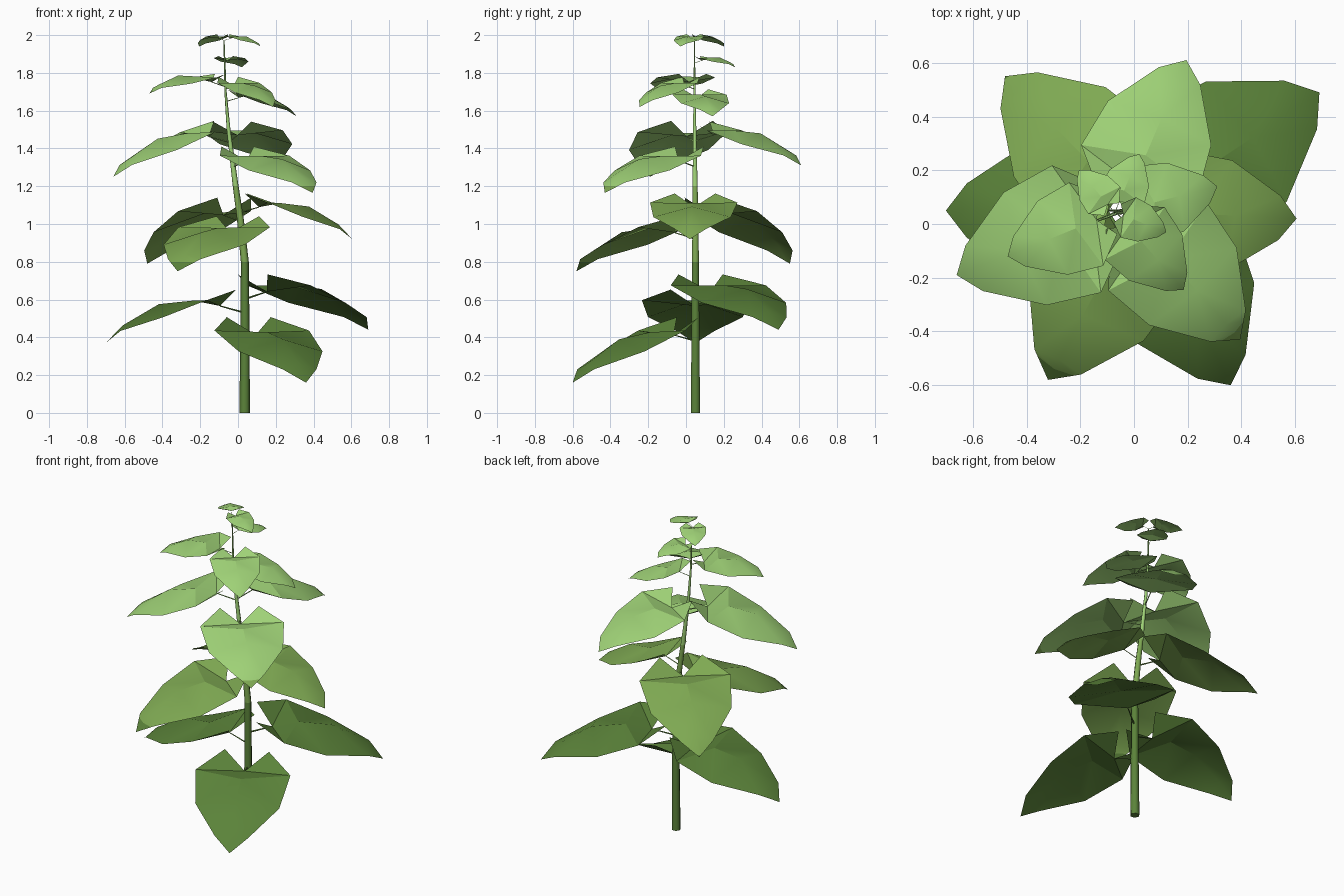
import bpy, bmesh, math
from mathutils import Vector

if "Cube" in bpy.data.objects:
    bpy.data.objects.remove(bpy.data.objects["Cube"])


def material(name, col):
    m = bpy.data.materials.new(name)
    m.diffuse_color = (*col, 1)
    m.use_nodes = True
    m.node_tree.nodes["Principled BSDF"].inputs["Base Color"].default_value = m.diffuse_color
    return m


# three greens, lighter towards the top
MATS = [material("dark green", (0.105, 0.228, 0.042)),
        material("mid green", (0.21, 0.395, 0.085)),
        material("light green", (0.345, 0.64, 0.182))]
BANDS = (0.8, 1.2)

# stem path: x, y, z, radius
PATH = [(.035, .05, 0, .028), (.037, .05, .45, .024), (.036, .05, .8, .021),
        (.012, .05, 1.03, .018), (-.015, .048, 1.22, .015), (-.05, .046, 1.5, .010),
        (-.066, .045, 1.7, .006), (-.074, .045, 1.97, .003)]


def stem_at(z):
    for a, b in zip(PATH, PATH[1:]):
        if z <= b[2]:
            break
    t = (z - a[2]) / (b[2] - a[2])
    return Vector(a[:3]).lerp(Vector(b[:3]), t)


def tube(bm, pts, radii, sides):
    rings = []
    for i, p in enumerate(pts):
        d = (pts[min(i + 1, len(pts) - 1)] - pts[max(i - 1, 0)]).normalized()
        u = d.cross(Vector((0, 1, 0.01))).normalized()
        v = d.cross(u)
        rings.append([bm.verts.new(p + radii[i] * (u * math.cos(k * math.tau / sides)
                                                   + v * math.sin(k * math.tau / sides)))
                      for k in range(sides)])
    for r, s in zip(rings, rings[1:]):
        for k in range(sides):
            n = (k + 1) % sides
            bm.faces.new((r[k], r[n], s[n], s[k]))
    bm.faces.new(rings[0][::-1])
    bm.faces.new(rings[-1])


def finish(bm, name, angle):
    # cut at the colour bands, then colour faces by height
    for h in BANDS:
        bmesh.ops.bisect_plane(bm, geom=bm.verts[:] + bm.edges[:] + bm.faces[:],
                               plane_co=(0, 0, h), plane_no=(0, 0, 1))
    for f in bm.faces:
        z = f.calc_center_median().z
        f.material_index = sum(z > h for h in BANDS)
    me = bpy.data.meshes.new(name)
    bm.to_mesh(me)
    bm.free()
    for m in MATS:
        me.materials.append(m)
    ob = bpy.data.objects.new(name, me)
    bpy.context.collection.objects.link(ob)
    bpy.ops.object.select_all(action='DESELECT')
    ob.select_set(True)
    bpy.context.view_layer.objects.active = ob
    bpy.ops.object.shade_smooth_by_angle(angle=math.radians(angle))


# stem
bm = bmesh.new()
tube(bm, [Vector(p[:3]) for p in PATH], [p[3] for p in PATH], 6)
bmesh.ops.recalc_face_normals(bm, faces=bm.faces[:])
finish(bm, "stem", 65)

# midrib ridge and leaf outline: distance along, half width, height above the base-to-tip line
RIB = [(.13, 0, .015), (.27, 0, .085), (.45, 0, .12), (.64, 0, .065), (.727, 0, 0)]
SIDE = [(.045, .13, .075), (.20, .28, .066), (.425, .248, .045), (.65, .10, .04)]
LEN, FOOT = .727, .10

# leaves: tip x, tip y, tip z, base z
LEAVES = [(.36, -.60, .16, .41), (-.70, .05, .37, .56), (.69, .49, .44, .635),
          (-.32, -.58, .75, .95), (-.48, .55, .79, 1.045), (.605, .02, .92, 1.085),
          (.395, -.43, 1.165, 1.33), (.195, .61, 1.31, 1.465), (-.66, -.19, 1.25, 1.46),
          (.31, .14, 1.57, 1.665), (-.47, -.12, 1.69, 1.745), (.185, -.245, 1.62, 1.73),
          (.02, .26, 1.83, 1.862), (-.205, .20, 1.94, 1.98), (.12, -.03, 1.94, 1.98)]

for i, (tx, ty, tz, bz) in enumerate(LEAVES):
    root = stem_at(bz)
    out = Vector((tx - root.x, ty - root.y, 0))
    s = out.length / LEN
    out.normalize()
    left = Vector((-out.y, out.x, 0))
    slope = (tz - bz) / (LEN - FOOT)

    def place(p, side=1):
        q = root + out * p[0] * s + left * p[1] * s * side
        q.z = bz + slope * (p[0] - FOOT) + p[2] * s
        return q

    bm = bmesh.new()
    base, low, mid, high, tip = (bm.verts.new(place(p)) for p in RIB)
    for side in (1, -1):
        lobe, wide, edge, near = (bm.verts.new(place(p, side)) for p in SIDE)
        for tri in ((base, wide, lobe), (base, low, wide), (low, edge, wide), (low, mid, edge),
                    (mid, near, edge), (mid, high, near), (high, tip, near)):
            bm.faces.new(tri if side == 1 else tri[::-1])
    # leaf stalk
    start = stem_at(bz - .03 * s)
    tube(bm, [start, place(RIB[0])], [.005 * s, .003 * s], 4)
    finish(bm, f"leaf_{i + 1}", 30)
